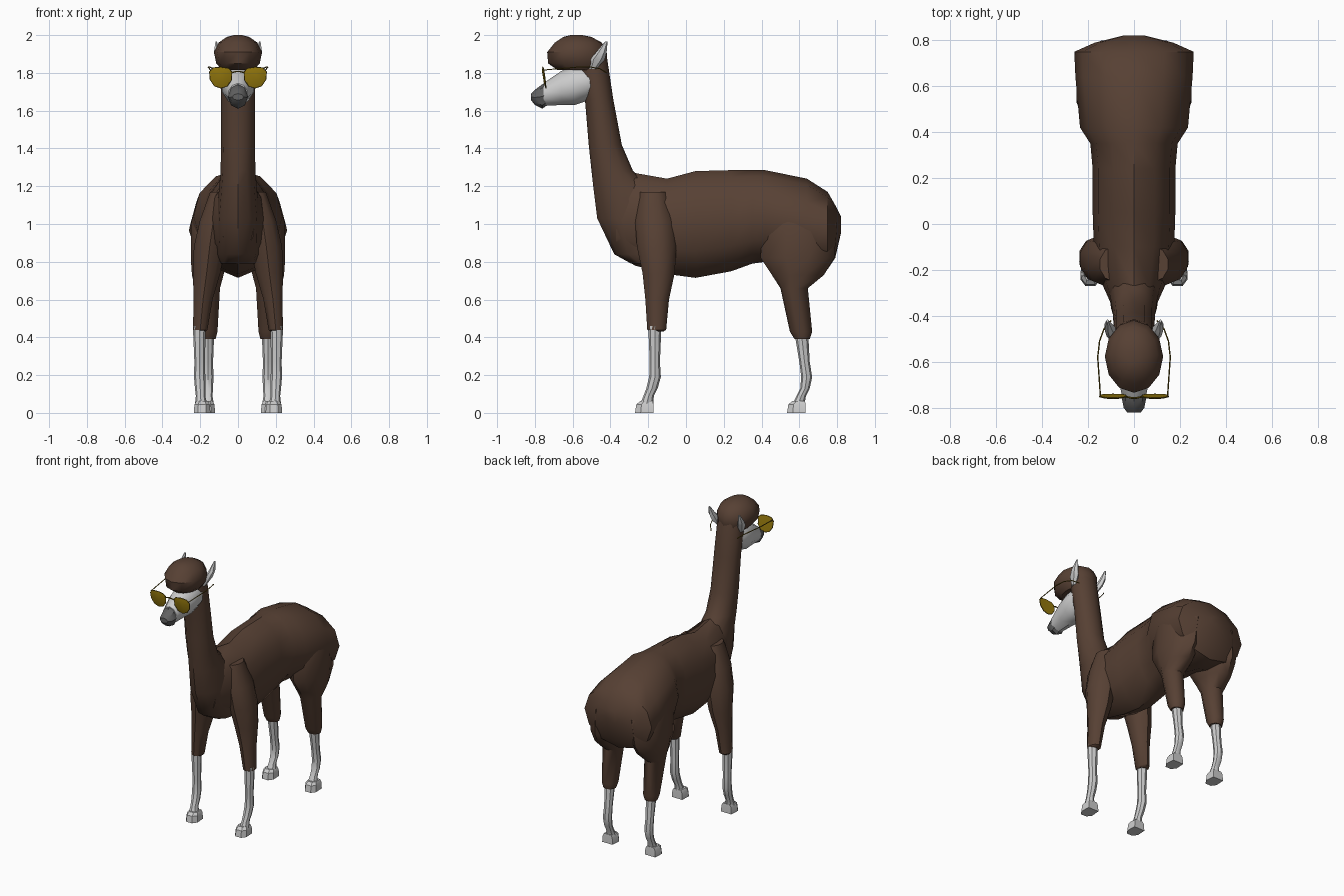
import bpy, bmesh
from math import sin, cos, pi, radians
from mathutils import Vector


def material(name, rgb):
    m = bpy.data.materials.new(name)
    m.diffuse_color = (*rgb, 1)
    return m


WOOL = material("brown_wool", (0.095, 0.052, 0.034))
NOSE = material("dark_grey", (0.12, 0.12, 0.12))
LENS = material("amber_lens", (0.30, 0.19, 0.004))
FRAME = material("gold_frame", (0.14, 0.09, 0.005))


def finish(obj, mat, mirror=False, angle=40):
    if mat:
        obj.data.materials.append(mat)
    if mirror:
        obj.modifiers.new("mirror", 'MIRROR')
    bpy.ops.object.select_all(action='DESELECT')
    obj.select_set(True)
    bpy.context.view_layer.objects.active = obj
    bpy.ops.object.shade_smooth_by_angle(angle=radians(angle))
    return obj


def skin(name, rings, mat=None, mirror=False, angle=40):
    """Skin a list of equal-length point rings and cap both ends."""
    bm = bmesh.new()
    vr = [[bm.verts.new(p) for p in r] for r in rings]
    n = len(vr[0])
    for a, b in zip(vr, vr[1:]):
        for i in range(n):
            j = (i + 1) % n
            bm.faces.new((a[i], a[j], b[j], b[i]))
    bm.faces.new(vr[0][::-1])
    bm.faces.new(vr[-1])
    bmesh.ops.recalc_face_normals(bm, faces=bm.faces)
    me = bpy.data.meshes.new(name)
    bm.to_mesh(me)
    bm.free()
    obj = bpy.data.objects.new(name, me)
    bpy.context.collection.objects.link(obj)
    return finish(obj, mat, mirror, angle)


def circle(n):
    return [(cos(2 * pi * i / n + pi / 2), sin(2 * pi * i / n + pi / 2)) for i in range(n)]


def along_y(name, sections, n=12, **kw):
    """Sections: y, bottom z, top z, half width."""
    return skin(name, [[(w * c, y, (lo + hi) / 2 + (hi - lo) / 2 * s) for c, s in circle(n)]
                       for y, lo, hi, w in sections], **kw)


def along_z(name, sections, n=10, **kw):
    """Sections: z, front y, back y, centre x, half width."""
    return skin(name, [[(x + w * c, (f + b) / 2 + (b - f) / 2 * s, z) for c, s in circle(n)]
                       for z, f, b, x, w in sections], **kw)


# Wool-covered body and neck
along_y("torso", [
    (-0.37, 0.84, 1.20, 0.09), (-0.27, 0.78, 1.27, 0.135), (-0.10, 0.735, 1.24, 0.175),
    (0.05, 0.715, 1.28, 0.18), (0.24, 0.75, 1.285, 0.18), (0.35, 0.79, 1.285, 0.19),
    (0.42, 0.80, 1.285, 0.235), (0.64, 0.74, 1.24, 0.255), (0.75, 0.76, 1.17, 0.26),
    (0.79, 0.82, 1.10, 0.17), (0.82, 0.95, 1.04, 0.05)], mat=WOOL)
along_z("neck", [
    (0.79, -0.29, -0.10, 0, 0.09), (0.84, -0.38, -0.08, 0, 0.11), (1.03, -0.47, -0.06, 0, 0.115),
    (1.19, -0.49, -0.18, 0, 0.10), (1.28, -0.50, -0.28, 0, 0.092), (1.42, -0.515, -0.34, 0, 0.09),
    (1.66, -0.535, -0.385, 0, 0.09), (1.86, -0.58, -0.415, 0, 0.09),
    (1.93, -0.58, -0.44, 0, 0.085)], n=12, mat=WOOL)

# Wool on the legs
along_z("front_leg_wool", [
    (0.43, -0.185, -0.12, 0.20, 0.03), (0.44, -0.205, -0.105, 0.20, 0.04),
    (0.60, -0.215, -0.09, 0.185, 0.053), (0.74, -0.23, -0.06, 0.166, 0.076),
    (0.88, -0.26, -0.05, 0.15, 0.088), (1.02, -0.27, -0.06, 0.13, 0.075),
    (1.17, -0.25, -0.10, 0.09, 0.06)], mat=WOOL, mirror=True)
along_z("hind_leg_wool", [
    (0.39, 0.575, 0.655, 0.16, 0.043), (0.43, 0.55, 0.668, 0.16, 0.054),
    (0.66, 0.50, 0.645, 0.162, 0.07), (0.73, 0.455, 0.73, 0.16, 0.088),
    (0.82, 0.395, 0.785, 0.155, 0.10), (1.0, 0.40, 0.80, 0.14, 0.115),
    (1.1, 0.45, 0.74, 0.13, 0.09)], mat=WOOL, mirror=True)

# Bare lower legs and hooves
along_z("front_leg", [
    (0.03, -0.25, -0.175, 0.195, 0.035), (0.09, -0.225, -0.17, 0.198, 0.025),
    (0.13, -0.21, -0.15, 0.20, 0.028), (0.19, -0.195, -0.133, 0.203, 0.03),
    (0.27, -0.192, -0.138, 0.203, 0.028), (0.46, -0.20, -0.13, 0.205, 0.034)],
    n=8, mirror=True)
along_z("hind_leg", [
    (0.03, 0.555, 0.625, 0.16, 0.035), (0.09, 0.585, 0.635, 0.16, 0.025),
    (0.13, 0.605, 0.655, 0.16, 0.028), (0.19, 0.61, 0.668, 0.16, 0.03),
    (0.27, 0.60, 0.655, 0.16, 0.028), (0.42, 0.575, 0.647, 0.16, 0.034)],
    n=8, mirror=True)


def hoof(name, x, y):
    outline = [(-0.022, -0.05), (0.022, -0.05), (0.044, -0.02),
               (0.04, 0.048), (-0.04, 0.048), (-0.044, -0.02)]
    skin(name, [[(x + px * s, y + py * s + dy, z) for px, py in outline]
                for z, s, dy in ((0, 1, 0), (0.045, 0.92, 0.003), (0.062, 0.7, 0.012))],
         mirror=True, angle=25)


hoof("front_hoof", 0.19, -0.22)
hoof("hind_hoof", 0.165, 0.585)

# Head, nose, topknot and ears
along_y("head", [
    (-0.47, 1.69, 1.83, 0.075), (-0.53, 1.65, 1.835, 0.09), (-0.59, 1.63, 1.835, 0.09),
    (-0.66, 1.63, 1.81, 0.076), (-0.755, 1.625, 1.745, 0.053)], n=10)
along_y("nose", [
    (-0.735, 1.63, 1.74, 0.05), (-0.76, 1.61, 1.74, 0.053),
    (-0.80, 1.63, 1.71, 0.045), (-0.82, 1.655, 1.69, 0.03)], n=8, mat=NOSE)
along_z("topknot", [
    (1.815, -0.68, -0.44, 0, 0.085), (1.85, -0.73, -0.415, 0, 0.115),
    (1.91, -0.735, -0.42, 0, 0.127), (1.96, -0.695, -0.445, 0, 0.103),
    (1.99, -0.65, -0.50, 0, 0.06), (2.0, -0.61, -0.55, 0, 0.02)], n=12, mat=WOOL)
along_z("ear", [
    (1.82, -0.51, -0.475, 0.085, 0.012), (1.87, -0.51, -0.43, 0.10, 0.022),
    (1.91, -0.475, -0.42, 0.112, 0.018), (1.965, -0.43, -0.415, 0.115, 0.005)],
    n=6, mirror=True)

# Sunglasses: teardrop lenses, rims, bridge and temples
lens_outline = [(0.033, 1.805), (0.05, 1.823), (0.09, 1.83), (0.132, 1.826), (0.15, 1.805),
                (0.147, 1.765), (0.125, 1.732), (0.092, 1.72), (0.058, 1.73), (0.036, 1.762)]


def on_lens(x, z, off=0.0):
    return Vector((x, -0.742 - 0.15 * (z - 1.72) + 0.9 * (x - 0.09) ** 2 + off, z))


def shrink(p, s):
    return 0.09 + (p[0] - 0.09) * s, 1.778 + (p[1] - 1.778) * s


skin("lens", [[on_lens(*shrink(p, s), off) for p in lens_outline]
              for s, off in ((0.6, -0.007), (1, -0.002), (1, 0.002), (0.6, 0.003))],
     mat=LENS, mirror=True)


def wire(name, points, radius=0.003, cyclic=False, mirror=True):
    cu = bpy.data.curves.new(name, 'CURVE')
    cu.dimensions = '3D'
    cu.bevel_depth = radius
    cu.bevel_resolution = 1
    sp = cu.splines.new('POLY')
    sp.points.add(len(points) - 1)
    for q, p in zip(sp.points, points):
        q.co = (*p, 1)
    sp.use_cyclic_u = cyclic
    obj = bpy.data.objects.new(name, cu)
    bpy.context.collection.objects.link(obj)
    cu.materials.append(FRAME)
    if mirror:
        obj.modifiers.new("mirror", 'MIRROR')


wire("lens_rim", [on_lens(*p) for p in lens_outline], cyclic=True)
wire("bridge", [(-0.035, -0.752, 1.80), (-0.012, -0.757, 1.807),
                (0.012, -0.757, 1.807), (0.035, -0.752, 1.80)], 0.004, mirror=False)
wire("temple", [(0.146, -0.752, 1.815), (0.151, -0.68, 1.822), (0.158, -0.58, 1.83),
                (0.15, -0.51, 1.832), (0.13, -0.455, 1.822), (0.10, -0.42, 1.80)])
